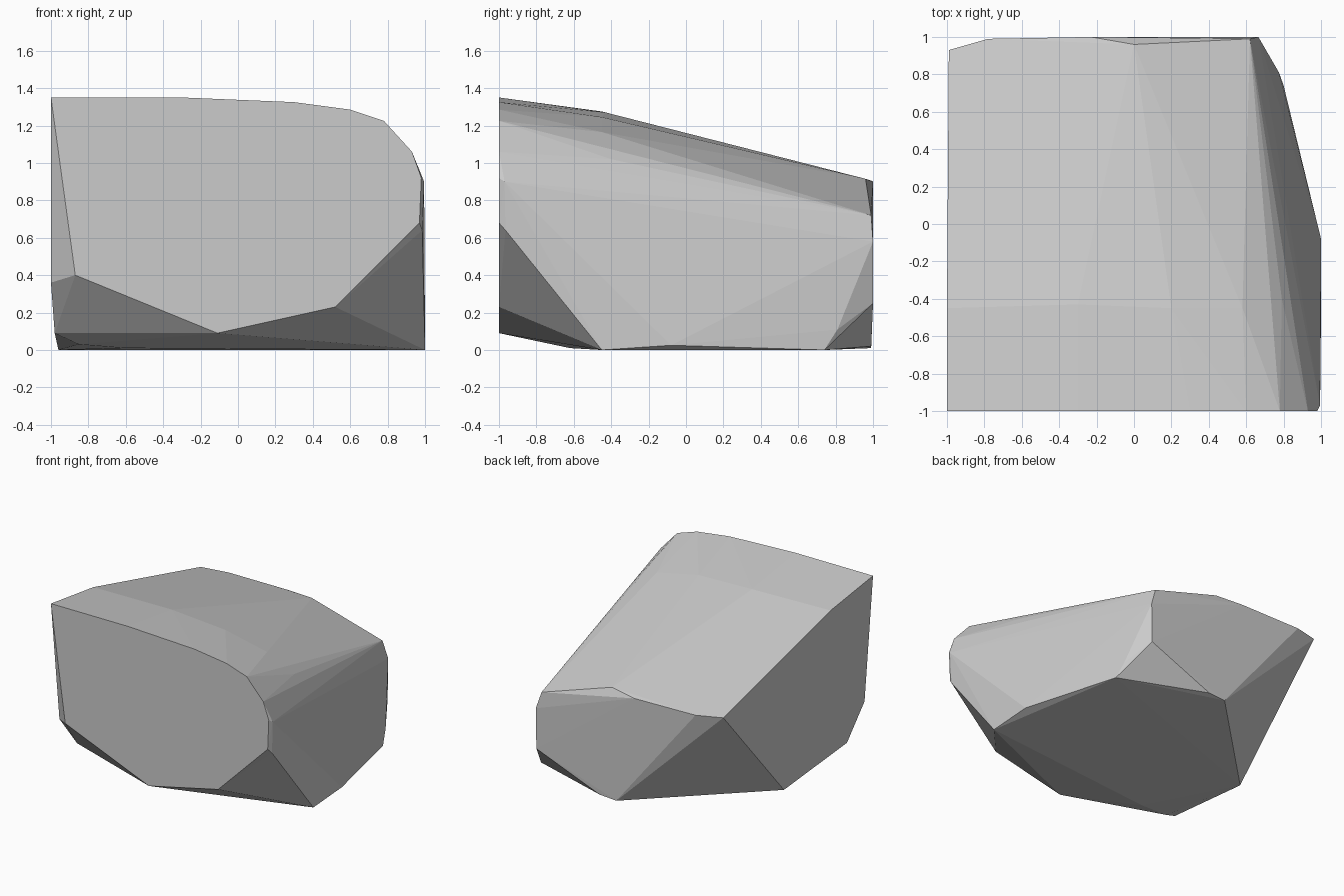
import bpy
import bmesh

# Front face outline (x, z), lying on y = -1
front = [(-1, 1.35), (-0.3, 1.35), (0.3, 1.325), (0.6, 1.285), (0.78, 1.225),
         (0.93, 1.06), (0.98, 0.92), (0.97, 0.68), (0.52, 0.23), (-0.11, 0.09), (-0.87, 0.4)]

# Gently bulging ridge across the top and right shoulder
top = [(-1, -0.45, 1.275), (-0.3, -0.43, 1.27), (0.2, -0.45, 1.245),
       (0.58, -0.45, 1.165), (0.79, -0.4, 1.02)]

# Back face corners
back = [(-0.99, 0.93, 0.917), (-0.78, 0.99, 0.905), (-0.23, 1, 0.9), (0, 0.96, 0.915),
        (0.62, 0.99, 0.72), (0.665, 1, 0.58), (0.66, 1, 0.25), (0.09, 0.99, 0.02), (-0.06, 0.99, 0.01)]

# Side corners
sides = [(-1, -0.98, 1.2), (-1, -0.89, 0.36), (-0.98, -0.69, 0.09),
         (0.995, -0.97, 0.9), (0.985, -0.965, 0.64), (1, -0.08, 0.025), (0.775, 0.81, 0.11)]

# Underside corners
base = [(-0.96, 0.1, 0), (-0.85, -0.64, 0.03), (-0.6, -0.62, 0.01),
        (1, -0.45, 0), (0.8, 0.74, 0)]

# Faceted boulder: convex hull around all the corners
bm = bmesh.new()
for p in [(x, -1, z) for x, z in front] + top + back + sides + base:
    bm.verts.new(p)
hull = bmesh.ops.convex_hull(bm, input=bm.verts[:])
loose = {g for g in hull["geom_interior"] + hull["geom_unused"]
         if isinstance(g, bmesh.types.BMVert)}
bmesh.ops.delete(bm, geom=list(loose), context='VERTS')
bmesh.ops.dissolve_limit(bm, angle_limit=0.01, verts=bm.verts[:], edges=bm.edges[:])
bmesh.ops.recalc_face_normals(bm, faces=bm.faces[:])

mesh = bpy.data.meshes.new("boulder")
bm.to_mesh(mesh)
bm.free()
bpy.context.collection.objects.link(bpy.data.objects.new("boulder", mesh))
